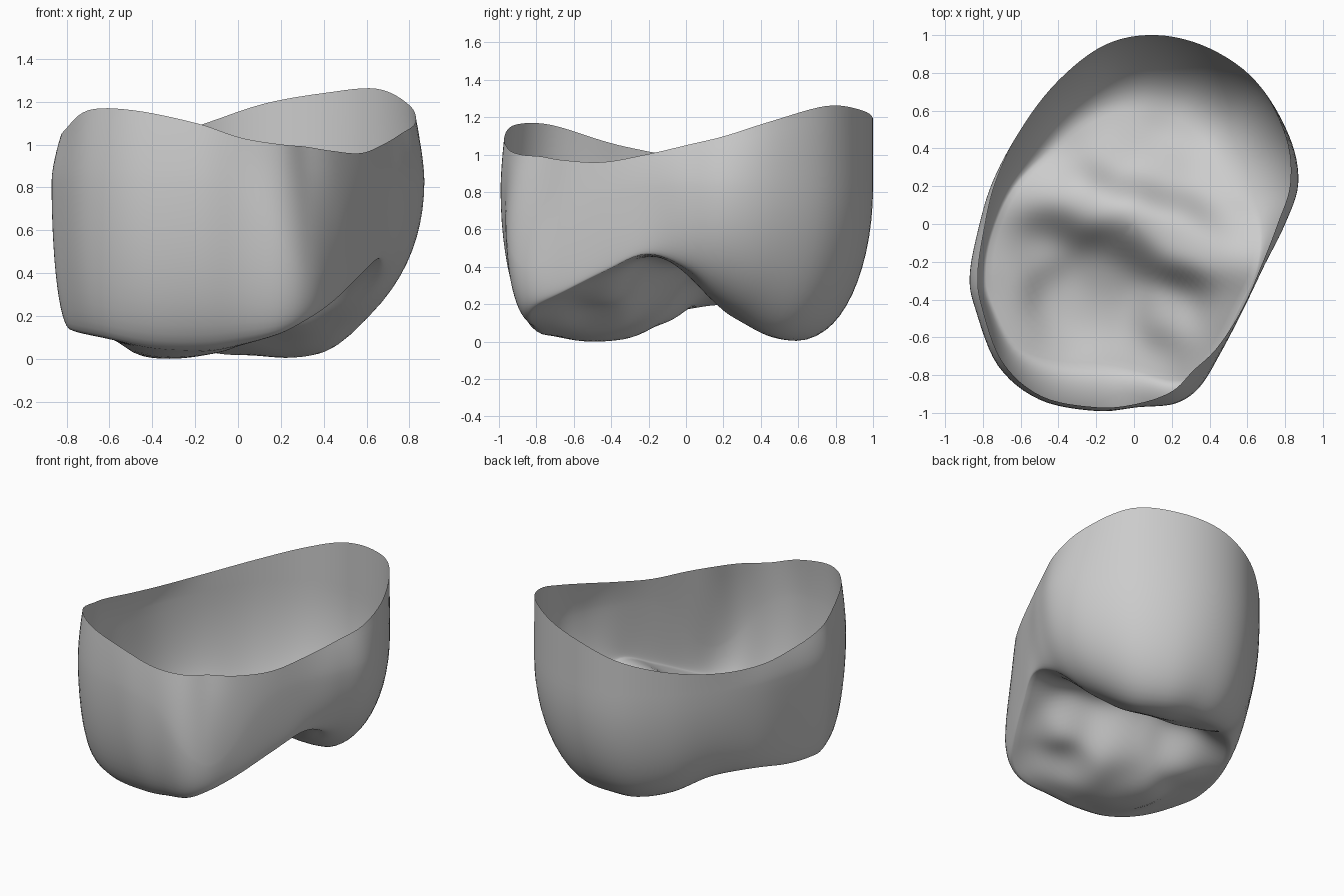
import bpy, bmesh, math

if "Cube" in bpy.data.objects:
    bpy.data.objects.remove(bpy.data.objects["Cube"], do_unlink=True)

SEGMENTS_PER_STATION = 6
FLOOR_RINGS, WALL_RINGS, LIP_RINGS = 22, 14, 6
BLEND_RADIUS = 0.17
CORNER = (0.37, -0.84)

# Stations round the shell, clockwise from the back:
# outline x, outline y, rim height, floor reach, floor edge height, rim reach
STATIONS = [
    (.12, 1, 1.19, .62, .02, 1), (.4, .93, 1.24, .62, .01, 1),
    (.65, .75, 1.26, .6, .04, 1), (.82, .47, 1.18, .58, .15, .98),
    (.87, .22, 1.1, .6, .25, .95), (.8, 0, 1.05, .8, .39, .95),
    (.69, -.22, 1, .95, .47, .98), (.58, -.45, .96, .96, .38, .99),
    (.46, -.68, .97, .96, .27, .96), (.35, -.86, .99, .93, .19, .9),
    (.22, -.95, 1, .87, .12, .93), (.02, -.97, 1.03, .8, .07, .98),
    (-.2, -.99, 1.1, .75, .04, .98), (-.5, -.93, 1.16, .78, .05, .98),
    (-.72, -.75, 1.16, .86, .1, .97), (-.84, -.45, 1.07, .9, .13, .96),
    (-.87, -.28, 1.03, .9, .15, .95), (-.83, -.05, .99, .9, .17, .96),
    (-.75, .22, .96, .85, .2, .98), (-.6, .5, .97, .75, .17, 1),
    (-.4, .76, 1.02, .7, .08, 1), (-.15, .95, 1.1, .65, .03, 1),
]

# Heights inside the floor: cross ridge, then the front and back lobes
FLOOR_POINTS = [
    (.4, -.12, .45), (.2, -.06, .43), (0, 0, .4), (-.3, .14, .33), (-.55, .18, .25),
    (-.35, -.4, .01), (-.3, -.6, .01), (-.1, -.45, .04), (.2, -.45, .2), (-.5, -.1, .11),
    (-.1, -.22, .13), (.15, .6, .01), (.3, .52, .01), (.2, .3, .12), (-.1, .4, .1),
]


def catmull(a, b, c, d, t):
    """Smooth interpolation between b and c for every value of a station."""
    return [0.5 * (2 * q + (r - p) * t + (2 * p - 5 * q + 4 * r - s) * t * t
                   + (3 * q - p - 3 * r + s) * t ** 3)
            for p, q, r, s in zip(a, b, c, d)]


def spread_stations():
    """Closed smooth loop through the stations."""
    count = len(STATIONS)
    loop = []
    for i in range(count):
        around = [STATIONS[(i + k) % count] for k in (-1, 0, 1, 2)]
        for j in range(SEGMENTS_PER_STATION):
            loop.append(catmull(*around, j / SEGMENTS_PER_STATION))
    return loop


def falloff(x, y, point, radius):
    """Bell-shaped weight around a point."""
    return math.exp(-((x - point[0]) ** 2 + (y - point[1]) ** 2) / radius ** 2)


known = FLOOR_POINTS + [(x * reach, y * reach, edge)
                        for x, y, rim, reach, edge, lip in STATIONS]
heights = [z for x, y, z in known]


def floor_height(x, y):
    """Soft blend of the known floor heights."""
    weights = [falloff(x, y, point, BLEND_RADIUS) for point in known]
    return sum(w * h for w, h in zip(weights, heights)) / sum(weights)


# Sharpen the blend so that it passes close to the known heights
for _ in range(5):
    heights = [h + z - floor_height(x, y) for h, (x, y, z) in zip(heights, known)]


def column(station):
    """Points of one radial section, from the floor out and up to the rim."""
    x, y, rim, reach, edge, lip = station
    # The wall is widest near the top, but low down at the front left corner
    widest = 0.83 - 0.43 * falloff(x, y, CORNER, 0.3)
    edge_gap = edge - floor_height(x * reach, y * reach)
    points = []
    for i in range(1, FLOOR_RINGS + 1):
        t = i / FLOOR_RINGS
        px, py = x * reach * t, y * reach * t
        points.append((px, py, floor_height(px, py) + edge_gap * t ** 5))
    for i in range(1, WALL_RINGS + 1):
        angle = math.pi / 2 * i / WALL_RINGS
        s = reach + (1 - reach) * math.sin(angle)
        points.append((x * s, y * s, edge + (widest - edge) * (1 - math.cos(angle))))
    for i in range(1, LIP_RINGS + 1):
        t = i / LIP_RINGS
        s = 1 + (lip - 1) * t ** 1.6
        points.append((x * s, y * s, widest + (rim - widest) * t))
    return points


# Thin open shell
bm = bmesh.new()
columns = [[bm.verts.new(p) for p in column(st)] for st in spread_stations()]
centre = bm.verts.new((0, 0, floor_height(0, 0)))
for left, right in zip(columns, columns[1:] + columns[:1]):
    bm.faces.new((centre, left[0], right[0]))
    for i in range(len(left) - 1):
        bm.faces.new((left[i], left[i + 1], right[i + 1], right[i]))

# Rest the shell on the ground, keeping the rim where it is
lowest = min(v.co.z for v in bm.verts)
for v in bm.verts:
    v.co.z -= lowest * max(0, 1 - v.co.z)
bm.normal_update()
mesh = bpy.data.meshes.new("shell")
bm.to_mesh(mesh)
bm.free()

shell = bpy.data.objects.new("shell", mesh)
bpy.context.collection.objects.link(shell)

# Plain grey
grey = bpy.data.materials.new("plain grey")
grey.use_nodes = True
colour = (0.6, 0.6, 0.6, 1)
grey.diffuse_color = colour
grey.node_tree.nodes["Principled BSDF"].inputs["Base Color"].default_value = colour
mesh.materials.append(grey)

bpy.context.view_layer.objects.active = shell
shell.select_set(True)
bpy.ops.object.shade_smooth_by_angle(angle=math.radians(50))
